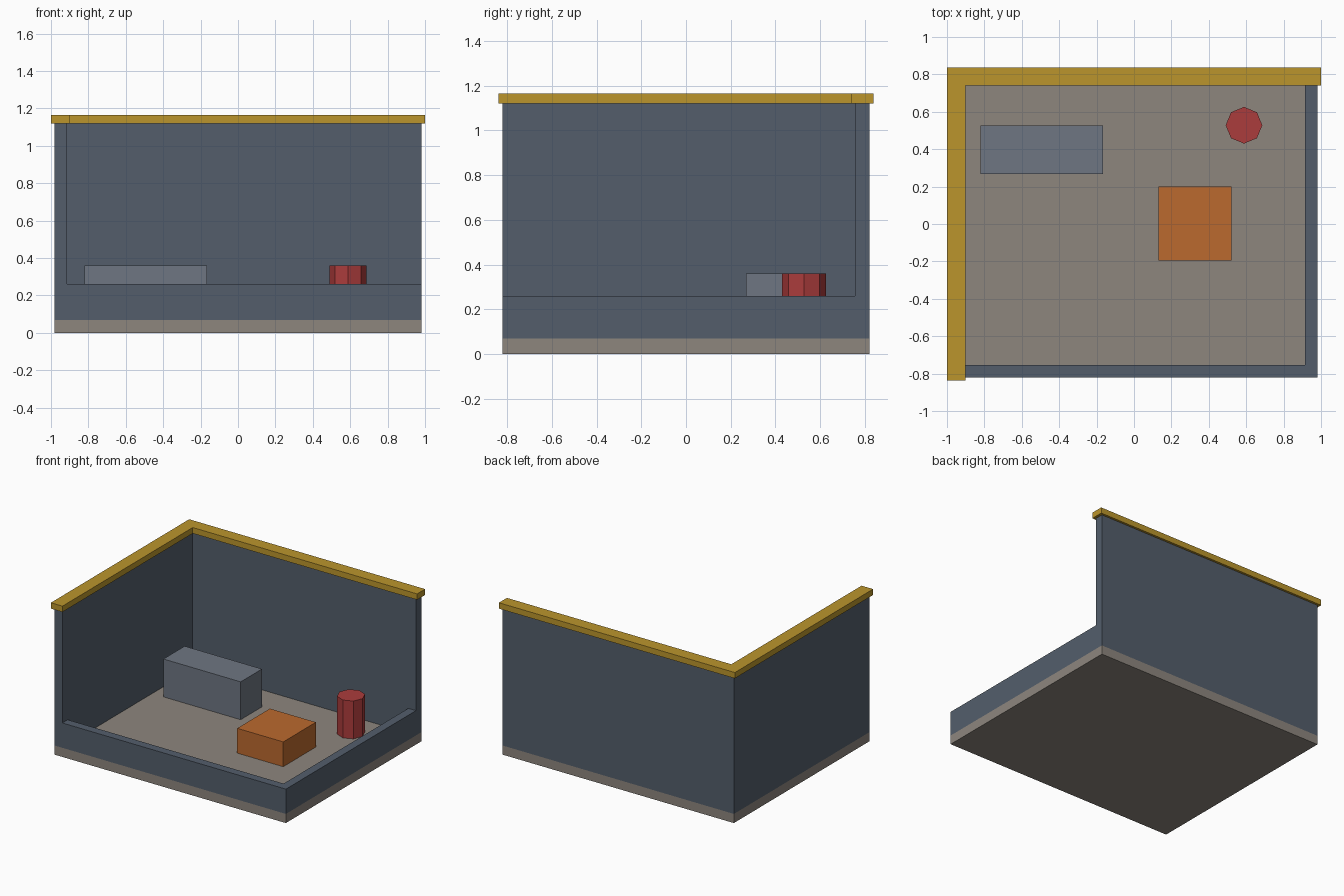
import bpy

if "Cube" in bpy.data.objects:
    bpy.data.objects.remove(bpy.data.objects["Cube"])


def material(name, rgb):
    # sRGB 0-255 to linear viewport colour
    m = bpy.data.materials.new(name)
    m.diffuse_color = [(c / 255) ** 2.2 for c in rgb] + [1]
    m.use_nodes = True
    m.node_tree.nodes["Principled BSDF"].inputs["Base Color"].default_value = m.diffuse_color
    return m


def finish(obj, name, mat):
    obj.name = obj.data.name = name
    obj.data.materials.append(mat)
    return obj


def box(name, x, y, z, mat):
    # box from (min, max) spans
    bpy.ops.mesh.primitive_cube_add(size=1, location=[sum(s) / 2 for s in (x, y, z)])
    obj = bpy.context.object
    obj.scale = [s[1] - s[0] for s in (x, y, z)]
    bpy.ops.object.transform_apply(location=False, rotation=False, scale=True)
    return finish(obj, name, mat)


stone = material("floor_stone", (140, 133, 125))
slate = material("wall_slate", (84, 94, 107))
gold = material("trim_gold", (186, 148, 48))
steel = material("steel_grey", (110, 117, 129))
orange = material("orange", (186, 105, 50))
red = material("red", (170, 62, 62))

X, Y, T = 0.98, 0.82, 0.065          # half footprint and wall thickness
FLOOR, LOW, HIGH, TOP = 0.07, 0.26, 1.12, 1.165

# Floor slab
box("floor", (-X, X), (-Y, Y), (0, FLOOR), stone)

# Two tall walls and two low parapets
box("back_wall", (-X, X), (Y - T, Y), (FLOOR, HIGH), slate)
box("left_wall", (-X, -X + T), (-Y, Y - T), (FLOOR, HIGH), slate)
box("front_parapet", (-X + T, X), (-Y, -Y + T), (FLOOR, LOW), slate)
box("right_parapet", (X - T, X), (-Y + T, Y - T), (FLOOR, LOW), slate)

# Trim capping the tall walls
box("back_trim", (-1, 1), (0.74, 0.837), (HIGH, TOP), gold)
box("left_trim", (-1, -0.902), (-0.837, 0.74), (HIGH, TOP), gold)

# Contents standing on the floor
box("bench", (-0.82, -0.165), (0.268, 0.526), (FLOOR, 0.36), steel)
box("crate", (0.13, 0.52), (-0.195, 0.2), (FLOOR, 0.26), orange)
bpy.ops.mesh.primitive_cylinder_add(vertices=8, radius=0.098, depth=0.36 - FLOOR,
                                    location=(0.588, 0.528, (0.36 + FLOOR) / 2))
finish(bpy.context.object, "barrel", red)
